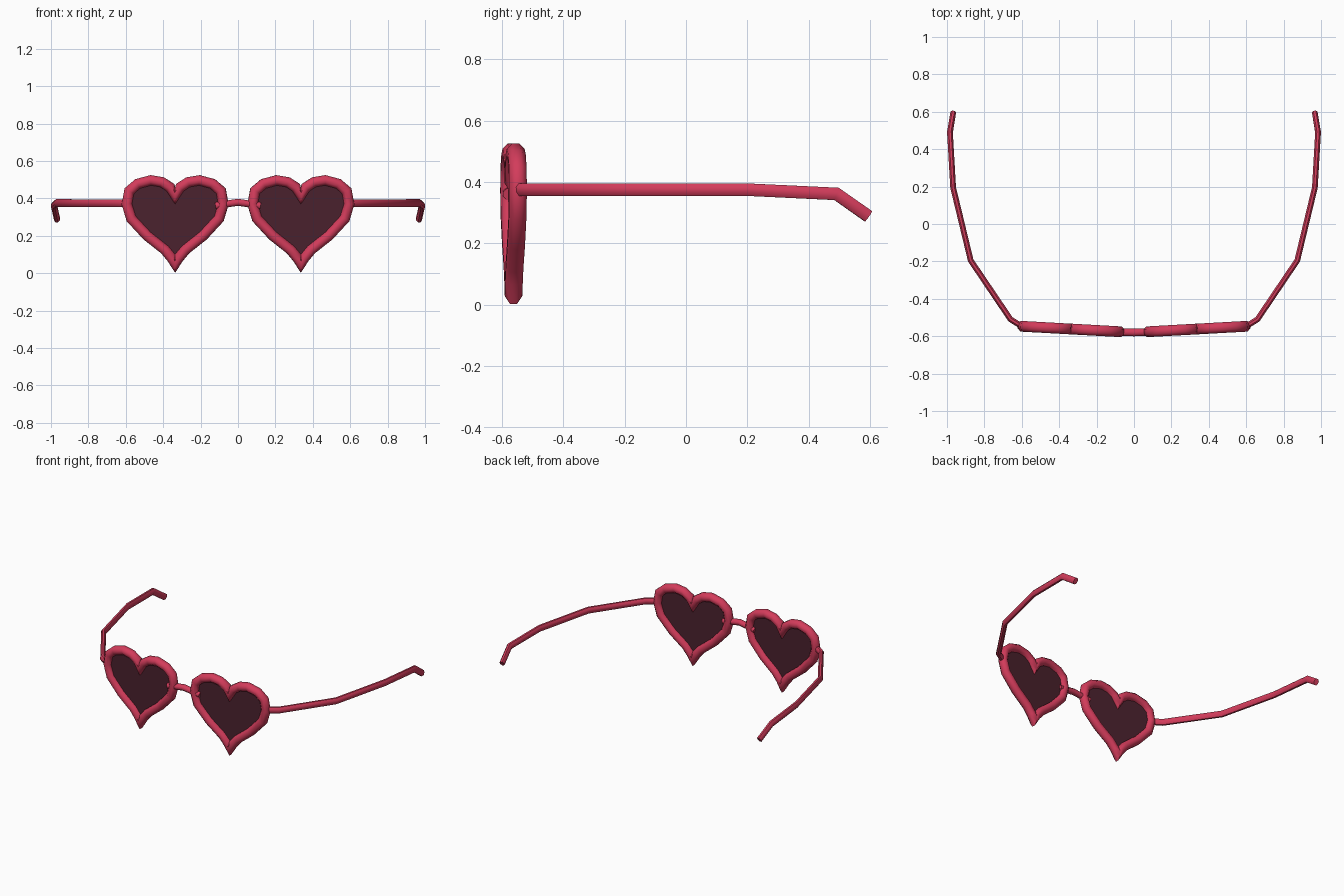
import bpy, bmesh, math
from mathutils import Vector

cube = bpy.data.objects.get("Cube")
if cube:
    bpy.data.objects.remove(cube, do_unlink=True)


def material(name, color, roughness):
    m = bpy.data.materials.new(name)
    m.use_nodes = True
    m.diffuse_color = color
    bsdf = m.node_tree.nodes["Principled BSDF"]
    bsdf.inputs["Base Color"].default_value = color
    bsdf.inputs["Roughness"].default_value = roughness
    return m


RED = material("frame red", (0.65, 0.045, 0.105, 1), 0.5)
DARK = material("lens dark wine", (0.07, 0.016, 0.027, 1), 0.4)


def finish(bm, name, mat, angle):
    bmesh.ops.recalc_face_normals(bm, faces=bm.faces)
    mesh = bpy.data.meshes.new(name)
    bm.to_mesh(mesh)
    bm.free()
    mesh.materials.append(mat)
    ob = bpy.data.objects.new(name, mesh)
    bpy.context.collection.objects.link(ob)
    bpy.ops.object.select_all(action='DESELECT')
    ob.select_set(True)
    bpy.context.view_layer.objects.active = ob
    bpy.ops.object.shade_smooth_by_angle(angle=math.radians(angle))
    return ob


def tube(name, path, up, half_w, half_h, closed=False, sides=8):
    """Sweep an oval section along a path, with mitred corners."""
    bm = bmesh.new()
    pts = [Vector(p) for p in path]
    n = len(pts)
    rings = []
    for i, p in enumerate(pts):
        before = pts[i - 1] if closed or i > 0 else None
        after = pts[(i + 1) % n] if closed or i < n - 1 else None
        d1 = (p - before).normalized() if before else (after - p).normalized()
        d2 = (after - p).normalized() if after else d1
        tangent = (d1 + d2).normalized()
        side = tangent.cross(up).normalized()
        top = side.cross(tangent).normalized()
        # Widen the section along the bend so that the tube keeps its thickness
        bend = (d2 - d1)
        stretch = min(1 / max(tangent.dot(d1), 0.1), 1.6) - 1
        axis = bend.normalized() if bend.length > 1e-5 else side
        ring = []
        for k in range(sides):
            a = math.tau * (k + 0.5) / sides
            off = side * half_w * math.cos(a) + top * half_h * math.sin(a)
            off += axis * off.dot(axis) * stretch
            ring.append(bm.verts.new(p + off))
        rings.append(ring)
    for i in range(n if closed else n - 1):
        a, b = rings[i], rings[(i + 1) % n]
        for k in range(sides):
            j = (k + 1) % sides
            bm.faces.new((a[k], a[j], b[j], b[k]))
    if not closed:
        bm.faces.new(rings[0])
        bm.faces.new(rings[-1])
    return finish(bm, name, RED, 50)


# Half heart outline, from the cleft to the tip, as (offset from middle, height)
CENTRE = 0.336
HALF = [(0, 0.412), (0.025, 0.458), (0.07, 0.487), (0.13, 0.497), (0.2, 0.478),
        (0.245, 0.44), (0.258, 0.37), (0.235, 0.292), (0.15, 0.2), (0.055, 0.125),
        (0.018, 0.08), (0, 0.046)]
HEART = HALF + [(-x, z) for x, z in reversed(HALF[1:-1])]


def heart_points(s):
    return [Vector((s * (CENTRE + u), -0.58 + 0.055 * (CENTRE + u), z)) for u, z in HEART]


ARM = [(0.595, -0.55, 0.375), (0.66, -0.51, 0.375), (0.873, -0.195, 0.375),
       (0.967, 0.195, 0.375), (0.984, 0.49, 0.361), (0.967, 0.594, 0.288)]

for s, label in ((1, "left"), (-1, "right")):
    normal = Vector((-0.055 * s, 1, 0)).normalized()
    pts = heart_points(s)

    # Heart rim
    tube(label + "_heart_rim", pts, normal, 0.029, 0.031, closed=True)

    # Thin flat lens
    bm = bmesh.new()
    face = bm.faces.new([bm.verts.new(p - normal * 0.004) for p in pts])
    extruded = bmesh.ops.extrude_face_region(bm, geom=[face], use_keep_orig=True)
    verts = [v for v in extruded["geom"] if isinstance(v, bmesh.types.BMVert)]
    bmesh.ops.translate(bm, verts=verts, vec=normal * 0.008)
    finish(bm, label + "_lens", DARK, 30)

    # Temple arm with bent ear tip
    tube(label + "_temple_arm", [(s * x, y, z) for x, y, z in ARM],
         Vector((0, 0, 1)), 0.0165, 0.022)

# Nose bridge
tube("nose_bridge", [(-0.12, -0.575, 0.36), (-0.06, -0.578, 0.37), (0, -0.58, 0.379),
                     (0.06, -0.578, 0.37), (0.12, -0.575, 0.36)],
     Vector((0, 0, 1)), 0.022, 0.02)
